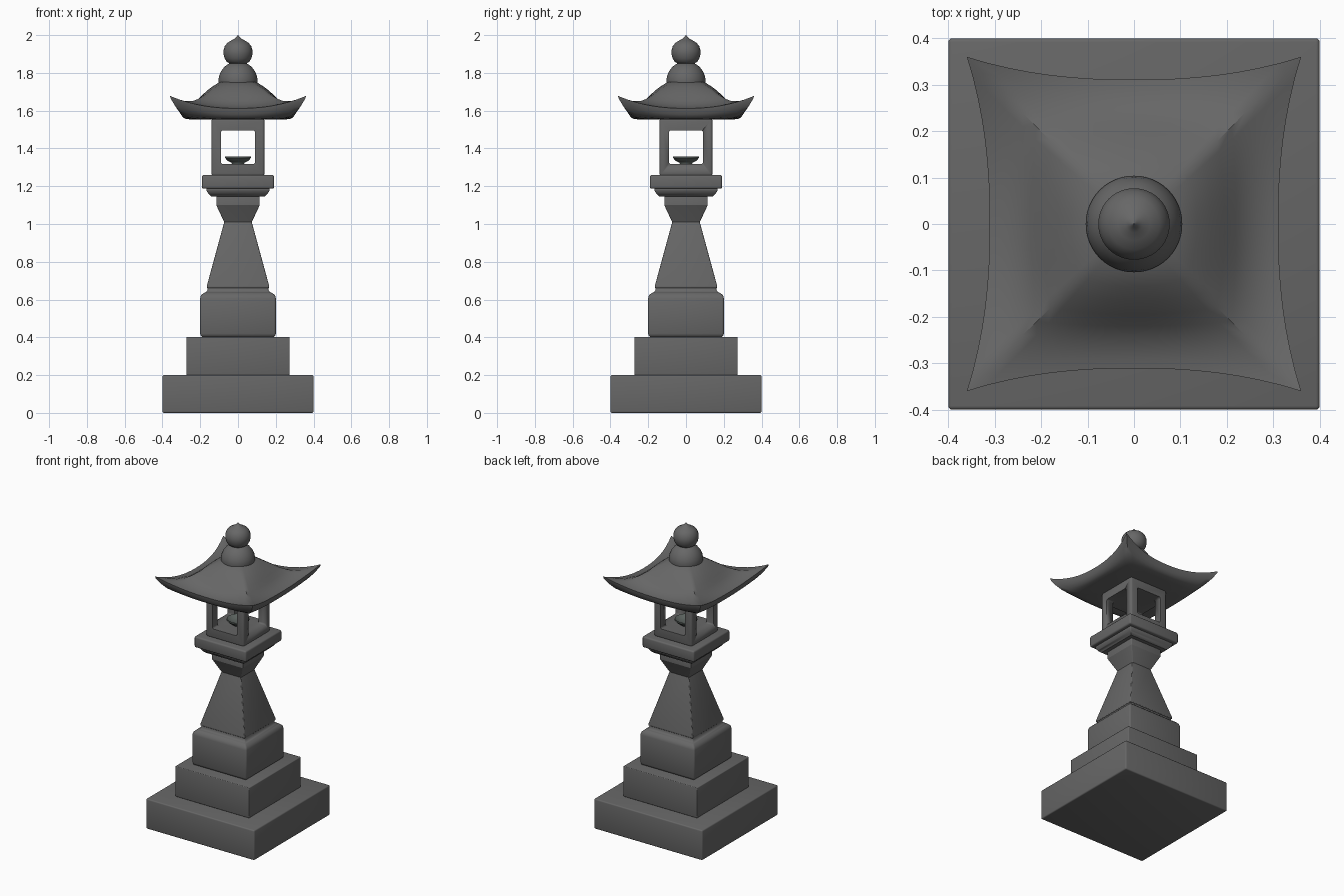
import bpy, bmesh, math

if "Cube" in bpy.data.objects:
    bpy.data.objects.remove(bpy.data.objects["Cube"])


def material(name, col):
    m = bpy.data.materials.new(name)
    m.diffuse_color = (*col, 1)
    m.use_nodes = True
    m.node_tree.nodes["Principled BSDF"].inputs["Base Color"].default_value = m.diffuse_color
    return m


STONE = material("grey stone", (0.135, 0.135, 0.135))
DISH = material("dark metal", (0.11, 0.13, 0.12))


def finish(bm, name, mat=STONE, bevel=0, angle=50, smooth=35):
    bmesh.ops.recalc_face_normals(bm, faces=bm.faces)
    me = bpy.data.meshes.new(name)
    bm.to_mesh(me)
    bm.free()
    ob = bpy.data.objects.new(name, me)
    bpy.context.collection.objects.link(ob)
    me.materials.append(mat)
    if bevel:
        b = ob.modifiers.new("bevel", 'BEVEL')
        b.width, b.segments = bevel, 3
        b.limit_method = 'ANGLE'
        b.angle_limit = math.radians(angle)
    bpy.ops.object.select_all(action='DESELECT')
    ob.select_set(True)
    bpy.context.view_layer.objects.active = ob
    if bevel:
        bpy.ops.object.modifier_apply(modifier="bevel")
    bpy.ops.object.shade_smooth_by_angle(angle=math.radians(smooth))
    return ob


def skin(rings, name, **kw):
    """Join a stack of equal point rings and cap both ends."""
    bm = bmesh.new()
    vs = [[bm.verts.new(p) for p in r] for r in rings]
    n = len(vs[0])
    for a, b in zip(vs, vs[1:]):
        for i in range(n):
            bm.faces.new((a[i], a[(i + 1) % n], b[(i + 1) % n], b[i]))
    bm.faces.new(vs[0])
    bm.faces.new(vs[-1])
    return finish(bm, name, **kw)


def square_loft(name, profile, **kw):
    corners = [(1, 1), (-1, 1), (-1, -1), (1, -1)]
    return skin([[(h * x, h * y, z) for x, y in corners] for h, z in profile], name, **kw)


def round_loft(name, profile, seg=48, **kw):
    t = [2 * math.pi * i / seg for i in range(seg)]
    return skin([[(r * math.cos(a), r * math.sin(a), z) for a in t] for r, z in profile],
                name, **kw)


def box(name, hx, hy, z0, z1, bevel):
    return skin([[(hx * x, hy * y, z) for x, y in [(1, 1), (-1, 1), (-1, -1), (1, -1)]]
                 for z in (z0, z1)], name, bevel=bevel)


# Stepped base
box("base_slab", 0.4, 0.4, 0, 0.2, 0.008)
box("base_step", 0.273, 0.273, 0.2, 0.403, 0.005)

# Pedestal block and waisted shaft
square_loft("pedestal", [(0.185, 0.4), (0.197, 0.408), (0.201, 0.42), (0.201, 0.605),
                         (0.196, 0.622), (0.183, 0.634), (0.168, 0.641), (0.162, 0.65),
                         (0.16, 0.67)], bevel=0.01)
square_loft("shaft", [(0.165, 0.66), (0.165, 0.672), (0.073, 1.01), (0.115, 1.10),
                      (0.115, 1.15)], bevel=0.006, angle=55, smooth=25)

# Platform under the light chamber
square_loft("platform_moulding", [(0.14, 1.145), (0.146, 1.15), (0.158, 1.162),
                                  (0.166, 1.175), (0.168, 1.19)], bevel=0.006, angle=70)
box("platform", 0.191, 0.191, 1.187, 1.26, 0.01)

# Light chamber with openings on all four sides
chamber = box("light_chamber", 0.14, 0.14, 1.255, 1.558, 0.012)
for k, (hx, hy) in enumerate([(0.09, 0.3), (0.3, 0.09)]):
    cut = box("opening_cutter_%d" % k, hx, hy, 1.318, 1.495, 0.01)
    bo = chamber.modifiers.new("opening", 'BOOLEAN')
    bo.operation, bo.solver, bo.object = 'DIFFERENCE', 'EXACT', cut
    bpy.context.view_layer.objects.active = chamber
    bpy.ops.object.modifier_apply(modifier="opening")
    bpy.data.objects.remove(cut)

# Oil dish
round_loft("oil_dish", [(0.032, 1.317), (0.036, 1.325), (0.055, 1.335), (0.069, 1.35),
                        (0.068, 1.358), (0.062, 1.356), (0.045, 1.343), (0.02, 1.34)],
           seg=32, mat=DISH)


# Curved roof: rings of (middle distance, corner distance, middle z, corner z)
def roof_ring(a, c, zm, zc, n=16):
    pts = []
    for side in range(4):
        ca, sa = [(1, 0), (0, 1), (-1, 0), (0, -1)][side]
        for i in range(n):
            t = -1 + 2 * i / n
            k = abs(t) ** 2.3
            u, v = a + (c - a) * k, t * c
            pts.append((u * ca - v * sa, u * sa + v * ca, zm + (zc - zm) * k))
    return pts


roof_rings = [(0.05, 0.04, 1.76, 1.76), (0.10, 0.08, 1.75, 1.75), (0.135, 0.115, 1.728, 1.728),
              (0.165, 0.148, 1.705, 1.705), (0.195, 0.18, 1.677, 1.68),
              (0.22, 0.21, 1.652, 1.662), (0.24, 0.24, 1.636, 1.651),
              (0.265, 0.28, 1.623, 1.65), (0.29, 0.325, 1.615, 1.661),
              (0.311, 0.36, 1.612, 1.678), (0.309, 0.357, 1.602, 1.665),
              (0.302, 0.335, 1.58, 1.628), (0.292, 0.31, 1.565, 1.596),
              (0.275, 0.28, 1.556, 1.572), (0.24, 0.24, 1.553, 1.558), (0.13, 0.13, 1.553, 1.553)]
skin([roof_ring(*r) for r in roof_rings], "roof", smooth=40)

# Finial
round_loft("finial_dome", [(0.09, 1.735), (0.102, 1.745), (0.104, 1.76), (0.1, 1.785),
                           (0.089, 1.81), (0.073, 1.831), (0.055, 1.845), (0.04, 1.852),
                           (0.04, 1.86)])
round_loft("finial_jewel", [(0.045, 1.85), (0.06, 1.859), (0.071, 1.877), (0.077, 1.9),
                            (0.077, 1.918), (0.07, 1.942), (0.055, 1.96), (0.035, 1.972),
                            (0.018, 1.981), (0.008, 1.99), (0.001, 2.0)], smooth=50)
